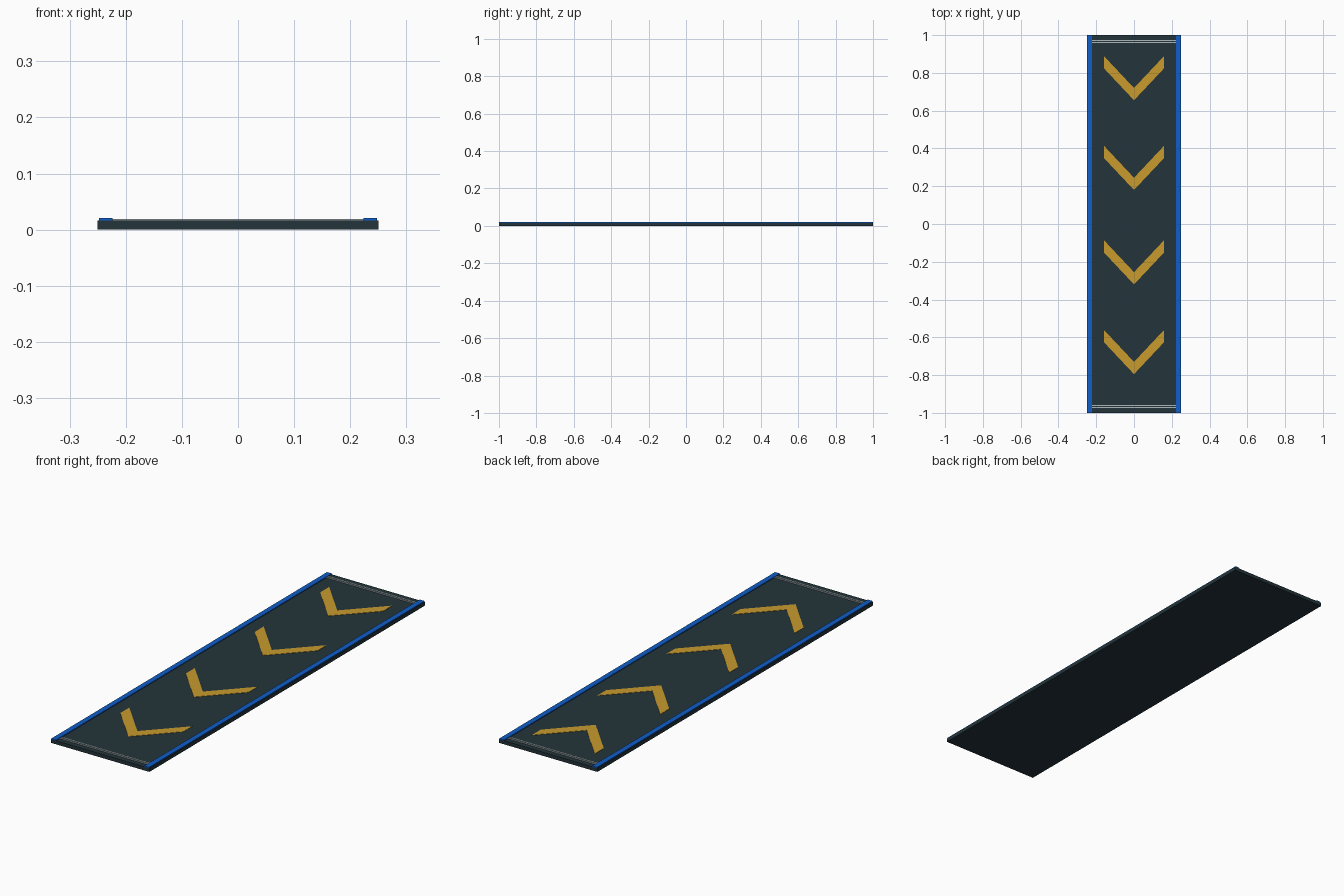
import bpy
import bmesh

if "Cube" in bpy.data.objects:
    bpy.data.objects.remove(bpy.data.objects["Cube"])


def material(name, rgb):
    m = bpy.data.materials.new(name)
    m.diffuse_color = (*rgb, 1.0)
    m.use_nodes = True
    m.node_tree.nodes["Principled BSDF"].inputs["Base Color"].default_value = m.diffuse_color
    return m


DARK = material("dark_slate", (0.017, 0.034, 0.042))
BLUE = material("rail_blue", (0.005, 0.112, 0.578))
GOLD = material("arrow_gold", (0.578, 0.328, 0.026))
GREY = material("pale_grey", (0.42, 0.48, 0.50))


def prism(name, outline, z0, z1, mat):
    """Extrude a flat outline from z0 up to z1."""
    bm = bmesh.new()
    face = bm.faces.new([bm.verts.new((x, y, z0)) for x, y in outline])
    top = bmesh.ops.extrude_face_region(bm, geom=[face])
    verts = [g for g in top["geom"] if isinstance(g, bmesh.types.BMVert)]
    bmesh.ops.translate(bm, verts=verts, vec=(0, 0, z1 - z0))
    bmesh.ops.recalc_face_normals(bm, faces=bm.faces)
    mesh = bpy.data.meshes.new(name)
    bm.to_mesh(mesh)
    bm.free()
    mesh.materials.append(mat)
    obj = bpy.data.objects.new(name, mesh)
    bpy.context.collection.objects.link(obj)
    return obj


def box(name, x0, x1, y0, y1, z0, z1, mat):
    return prism(name, [(x0, y0), (x1, y0), (x1, y1), (x0, y1)], z0, z1, mat)


TOP = 0.0165

# Base slab
box("base_slab", -0.25, 0.25, -1, 1, 0, TOP, DARK)

# Raised side rails
for side, s in (("left", -1), ("right", 1)):
    a, b = sorted((s * 0.2235, s * 0.248))
    box(f"{side}_rail", a, b, -1, 1, TOP, 0.0205, BLUE)

# Paired seam lines near each end
for end, s in (("front", -1), ("back", 1)):
    for i, y in enumerate((0.961, 0.972)):
        box(f"{end}_seam_line_{i + 1}", -0.2235, 0.2235,
            s * y - 0.0025, s * y + 0.0025, TOP, 0.0185, GREY)

# Direction arrows pointing to the front
for i, y in enumerate((0.655, 0.18, -0.32, -0.795)):
    prism(f"chevron_{i + 1}",
          [(0, y), (0.16, y + 0.17), (0.16, y + 0.235),
           (0, y + 0.065), (-0.16, y + 0.235), (-0.16, y + 0.17)],
          TOP, 0.0178, GOLD)
